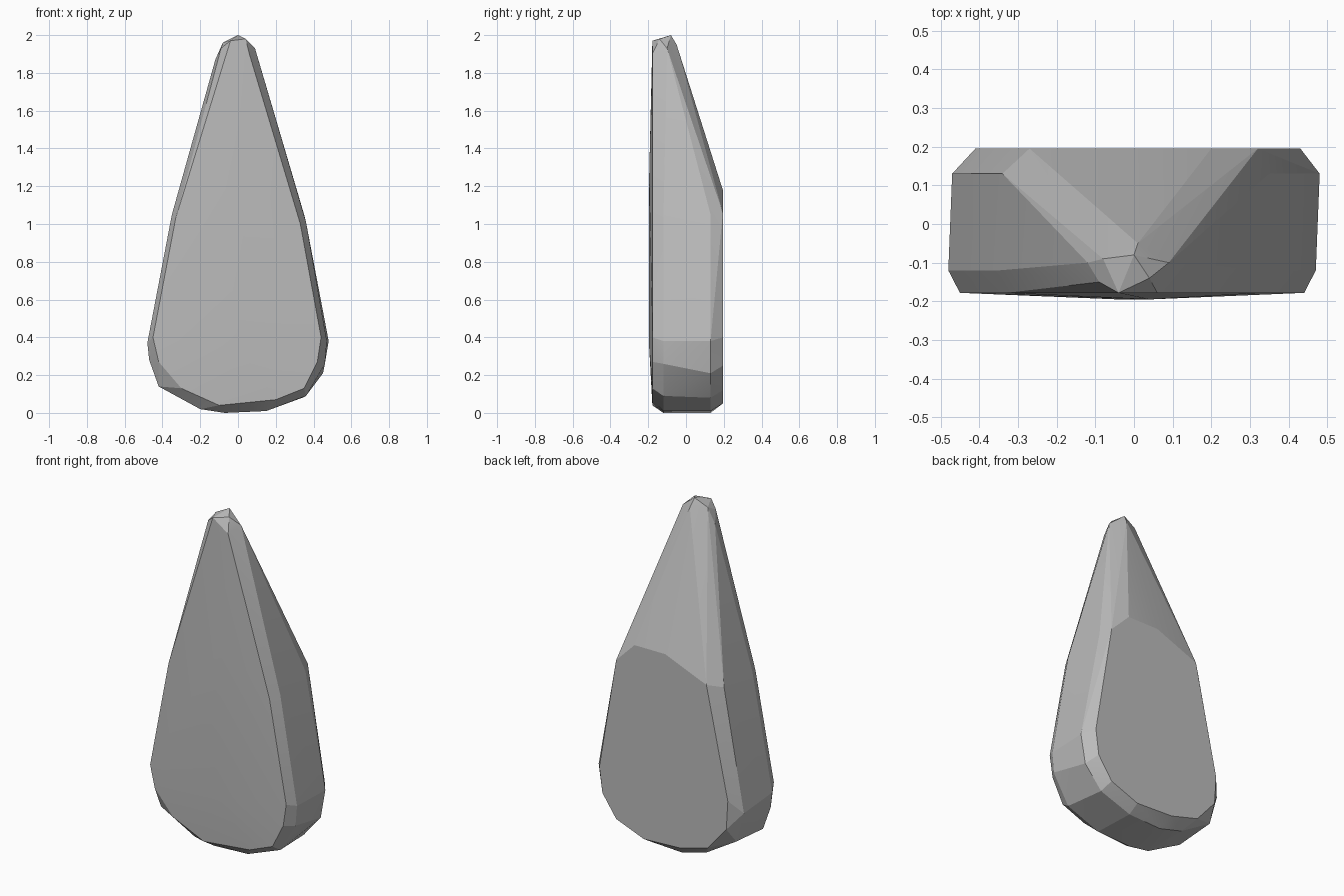
import bpy
import bmesh

# Remove the default object only
default_cube = bpy.data.objects.get("Cube")
if default_cube:
    bpy.data.objects.remove(default_cube, do_unlink=True)


def make_material(name, grey):
    """Create one flat grey material for viewport and render."""
    material = bpy.data.materials.new(name)
    material.use_nodes = True
    colour = (grey, grey, grey, 1.0)
    material.diffuse_color = colour
    shader = material.node_tree.nodes["Principled BSDF"]
    shader.inputs["Base Color"].default_value = colour
    return material


def add_outline(mesh, depth, outline):
    """Add an x, z outline at one depth, all given in hundredths."""
    for x, z in outline:
        mesh.verts.new((x / 100, depth / 100, z / 100))


def add_points(mesh, points):
    """Add single x, y, z points given in hundredths."""
    for point in points:
        mesh.verts.new([value / 100 for value in point])


def build_stone(name, material):
    mesh = bmesh.new()

    # Broad front face, with a shallow swelling down its middle
    add_outline(mesh, -17.8, [
        (-4, 197), (6, 190), (33, 100), (44, 40), (42, 27), (35, 13),
        (20, 7), (-10, 4), (-30, 13), (-42, 27), (-45, 40), (-33, 103)])
    add_outline(mesh, -19.5, [(0, 35), (-4, 80), (4, 125)])

    # Widest outline, front and rear edges of the side facets
    add_outline(mesh, -12, [
        (47, 38), (46, 26), (36, 9), (15, 1), (-7, 0), (-20, 2),
        (-42, 14), (-47, 28), (-48, 37), (-35, 105), (36, 101)])
    add_outline(mesh, 13, [
        (48, 38), (45, 21), (34, 8), (14, 1), (-7, 0), (-22, 4),
        (-42, 16), (-47, 34), (-34, 105), (35, 105)])

    # Flat rear face, ending where the stone starts to taper
    add_outline(mesh, 19.5, [
        (20, 118), (0, 118), (-27, 107), (-41, 42), (-40, 25), (-28, 11),
        (-10, 6), (14, 5), (32, 12), (41, 25), (43, 40), (32, 106)])

    # Blunt chipped tip
    add_points(mesh, [
        (0, -8, 200), (1, -5, 195), (9, -10, 193), (4, -14, 198),
        (-8, -9, 196), (-12, -10, 187), (-9, -15, 193)])

    # Wrap the outlines in one faceted skin
    hull = bmesh.ops.convex_hull(mesh, input=mesh.verts)
    unused = {item for item in hull["geom_interior"] + hull["geom_unused"]
              if isinstance(item, bmesh.types.BMVert)}
    bmesh.ops.delete(mesh, geom=list(unused), context="VERTS")
    bmesh.ops.recalc_face_normals(mesh, faces=mesh.faces)

    data = bpy.data.meshes.new(name)
    mesh.to_mesh(data)
    mesh.free()
    data.materials.append(material)
    stone = bpy.data.objects.new(name, data)
    bpy.context.collection.objects.link(stone)
    return stone


stone = build_stone("pointed_stone", make_material("stone_grey", 0.5))

# Blend only the very shallow facets
bpy.ops.object.select_all(action="DESELECT")
stone.select_set(True)
bpy.context.view_layer.objects.active = stone
bpy.ops.object.shade_smooth_by_angle(angle=0.2)
